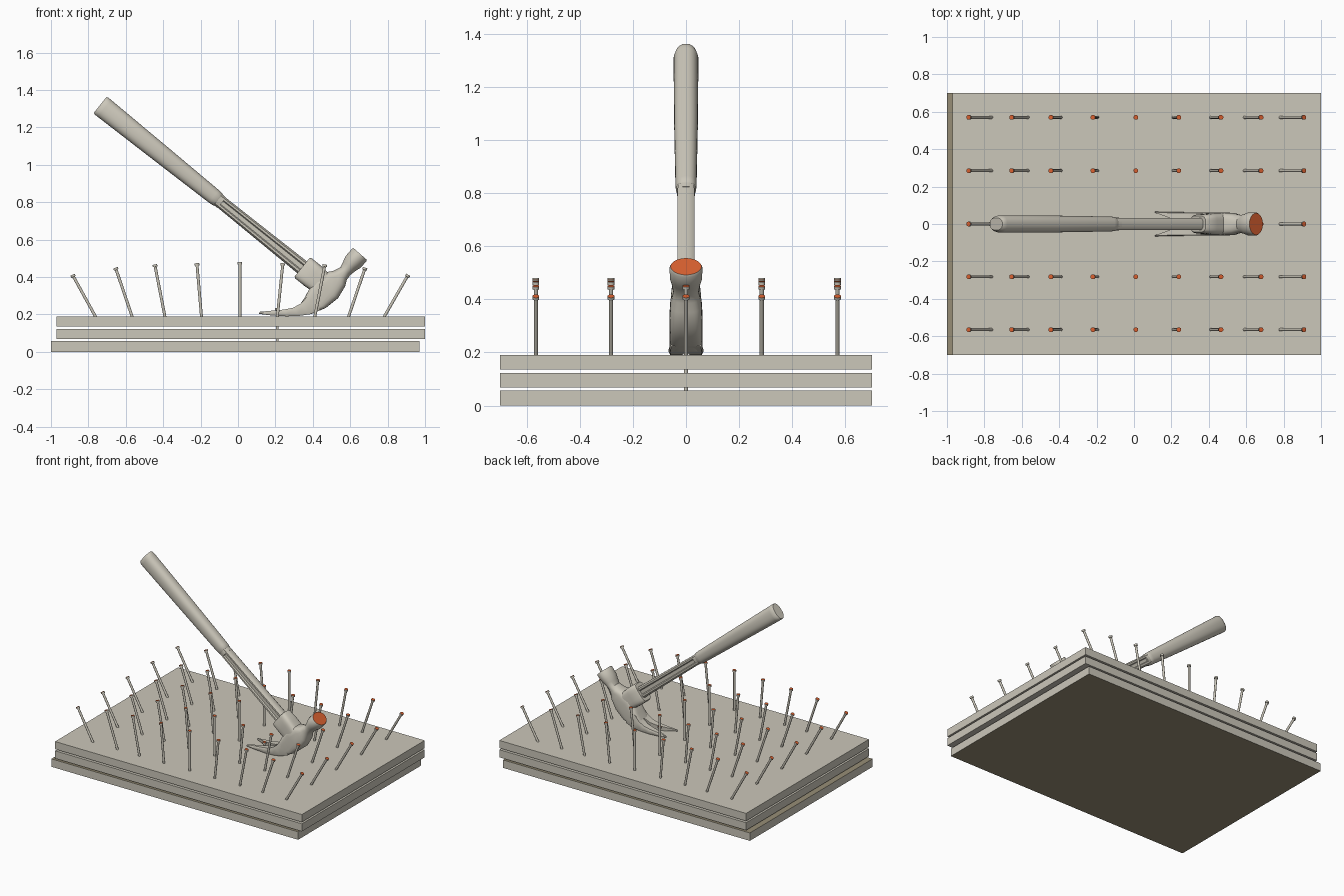
import bpy, bmesh, math
from mathutils import Vector

old = bpy.data.objects.get("Cube")
if old:
    bpy.data.objects.remove(old, do_unlink=True)


def make_material(name, rgb):
    m = bpy.data.materials.new(name)
    m.use_nodes = True
    m.diffuse_color = (*rgb, 1)
    m.node_tree.nodes["Principled BSDF"].inputs["Base Color"].default_value = (*rgb, 1)
    return m


GREY = make_material("warm_grey", (0.60, 0.57, 0.49))
ORANGE = make_material("orange", (0.70, 0.12, 0.03))
TAN = make_material("raw_tan", (0.31, 0.27, 0.18))
Y = Vector((0, 1, 0))
made = []


def superellipse(n, power):
    """Unit outline, from round (2) towards square (higher)."""
    pts = []
    for i in range(n):
        t = math.tau * (i + 0.5) / n
        c, s = math.cos(t), math.sin(t)
        pts.append((math.copysign(abs(c) ** (2 / power), c),
                    math.copysign(abs(s) ** (2 / power), s)))
    return pts


def ring(centre, across, a, b, shape):
    return [centre + across * (a * p) + Y * (b * q) for p, q in shape]


def finish(bm, name, mats):
    bmesh.ops.recalc_face_normals(bm, faces=bm.faces)
    me = bpy.data.meshes.new(name)
    bm.to_mesh(me)
    bm.free()
    for m in mats:
        me.materials.append(m)
    ob = bpy.data.objects.new(name, me)
    bpy.context.collection.objects.link(ob)
    made.append(ob)
    return ob


def loft(name, rings, end_mat=None):
    """Skin rings of points; the last cap may have its own colour."""
    bm = bmesh.new()
    vs = [[bm.verts.new(p) for p in r] for r in rings]
    n = len(vs[0])
    for r, s in zip(vs, vs[1:]):
        for i in range(n):
            j = (i + 1) % n
            bm.faces.new((r[i], r[j], s[j], s[i]))
    bm.faces.new(vs[0])
    cap = bm.faces.new(vs[-1])
    if end_mat:
        cap.material_index = 1
    return finish(bm, name, [GREY, end_mat] if end_mat else [GREY])


def xz(x, z):
    return Vector((x, 0, z))


# Three stacked boards, the lowest shifted sideways with raw faces
def board(name, x0, x1, z0, z1, raw=False):
    bm = bmesh.new()
    bmesh.ops.create_cube(bm, size=1)
    for v in bm.verts:
        v.co = Vector(((x0 + x1) / 2 + v.co.x * (x1 - x0), v.co.y * 1.4,
                       (z0 + z1) / 2 + v.co.z * (z1 - z0)))
    bm.normal_update()
    for f in bm.faces:
        f.material_index = int(raw and abs(f.normal.z) > 0.5)
    finish(bm, name, [GREY, TAN])


board("lower_board", -1, 0.97, 0, 0.057, True)
board("middle_board", -0.97, 1, 0.068, 0.123)
board("upper_board", -0.97, 1, 0.135, 0.19)

# Nails fanning outwards from the middle
ROUND = superellipse(12, 2)


def nail(name, foot, top, y):
    axis = (top - foot).normalized()
    across = Y.cross(axis)
    length = (top - foot).length
    rings = []
    for d, r in ((0, 0.008), (length - 0.013, 0.008), (length - 0.012, 0.013), (length, 0.013)):
        rings.append(ring(foot + axis * d + Y * y, across, r, r, ROUND))
    loft(name, rings, ORANGE)


HEADS = [(-0.885, 0.412), (-0.655, 0.45), (-0.445, 0.467), (-0.22, 0.474), (0.01, 0.48),
         (0.24, 0.474), (0.465, 0.467), (0.68, 0.45), (0.91, 0.412)]
FEET = [-0.76, -0.565, -0.39, -0.195, 0.01, 0.21, 0.41, 0.59, 0.78]
for row, y in enumerate((-0.565, -0.282, 0, 0.285, 0.57)):
    for col, ((hx, hz), fx) in enumerate(zip(HEADS, FEET)):
        if y == 0 and col in (5, 6):
            continue  # the hammer stands here
        nail(f"nail_{row}_{col}", xz(fx, 0.185), xz(hx, hz), y)
nail("pulled_nail", xz(0.21, 0.05), xz(0.21, 0.235), 0)

# Hammer handle: measured along its axis from the butt end
BUTT = xz(-0.737, 1.32)
AXIS = xz(0.78, -0.627).normalized()
SIDE = Y.cross(AXIS)
OVAL = superellipse(28, 2.4)


def along(sections, shape):
    return [ring(BUTT + AXIS * d, SIDE, a, b, shape) for d, a, b in sections]


loft("grip", along([(0, 0.054, 0.033), (0.008, 0.058, 0.041), (0.03, 0.058, 0.047),
                    (0.40, 0.051, 0.045), (0.78, 0.043, 0.040), (0.805, 0.041, 0.038),
                    (0.812, 0.036, 0.034)], OVAL))
loft("grip_collar", along([(0.80, 0.037, 0.036), (0.835, 0.036, 0.034)], OVAL))

half = [(1, 0.55), (0.75, 1), (0.45, 1), (0.3, 0.72),
        (-0.3, 0.72), (-0.45, 1), (-0.75, 1), (-1, 0.55)]
GROOVED = half + [(p, -q) for p, q in reversed(half)]
loft("handle_neck", along([(0.80, 0.034, 0.031), (1.42, 0.041, 0.032)], GROOVED))

# Socket that takes the handle
BLOCK = superellipse(28, 4)
loft("handle_socket", along([(1.385, 0.064, 0.043), (1.395, 0.070, 0.050),
                             (1.46, 0.070, 0.056), (1.56, 0.060, 0.060)], BLOCK))


# Hammer head: each section spans an upper and a lower outline point
def span(up, low, b, shape):
    up, low = xz(*up), xz(*low)
    return ring((up + low) / 2, (up - low) / 2, 1, b, shape)


HEAD = [((0.335, 0.258), (0.395, 0.203), 0.060, 5),
        ((0.362, 0.30), (0.47, 0.235), 0.062, 5),
        ((0.405, 0.385), (0.535, 0.287), 0.062, 4),
        ((0.465, 0.425), (0.573, 0.35), 0.059, 3.2),
        ((0.51, 0.433), (0.582, 0.385), 0.052, 2.5),
        ((0.547, 0.452), (0.60, 0.41), 0.048, 2),
        ((0.562, 0.483), (0.632, 0.435), 0.054, 2),
        ((0.575, 0.512), (0.652, 0.447), 0.061, 2),
        ((0.609, 0.551), (0.687, 0.483), 0.062, 2),
        ((0.617, 0.555), (0.689, 0.492), 0.058, 2)]
loft("hammer_head", [span(u, l, b, superellipse(28, p)) for u, l, b, p in HEAD], ORANGE)

# Two claw tines, mirrored, leaving a V slot between them
TINE = [((0.375, 0.30), (0.44, 0.222), 0.0, 0.061),
        ((0.335, 0.258), (0.385, 0.201), 0.004, 0.062),
        ((0.295, 0.236), (0.325, 0.192), 0.011, 0.062),
        ((0.245, 0.226), (0.26, 0.190), 0.020, 0.063),
        ((0.18, 0.220), (0.185, 0.194), 0.036, 0.064),
        ((0.115, 0.214), (0.112, 0.203), 0.060, 0.066)]
for name, s in (("left_claw", 1), ("right_claw", -1)):
    rings = []
    for up, low, inner, outer in TINE:
        u, l = xz(*up), xz(*low)
        rings.append([u + Y * s * inner, u + Y * s * (outer - 0.004),
                      u.lerp(l, 0.2) + Y * s * outer, l.lerp(u, 0.2) + Y * s * outer,
                      l + Y * s * (outer - 0.004), l + Y * s * inner])
    loft(name, rings)

# Smooth the rounded parts, keep hard edges
bpy.ops.object.select_all(action="DESELECT")
for ob in made:
    ob.select_set(True)
bpy.context.view_layer.objects.active = made[0]
bpy.ops.object.shade_smooth_by_angle(angle=math.radians(35))
